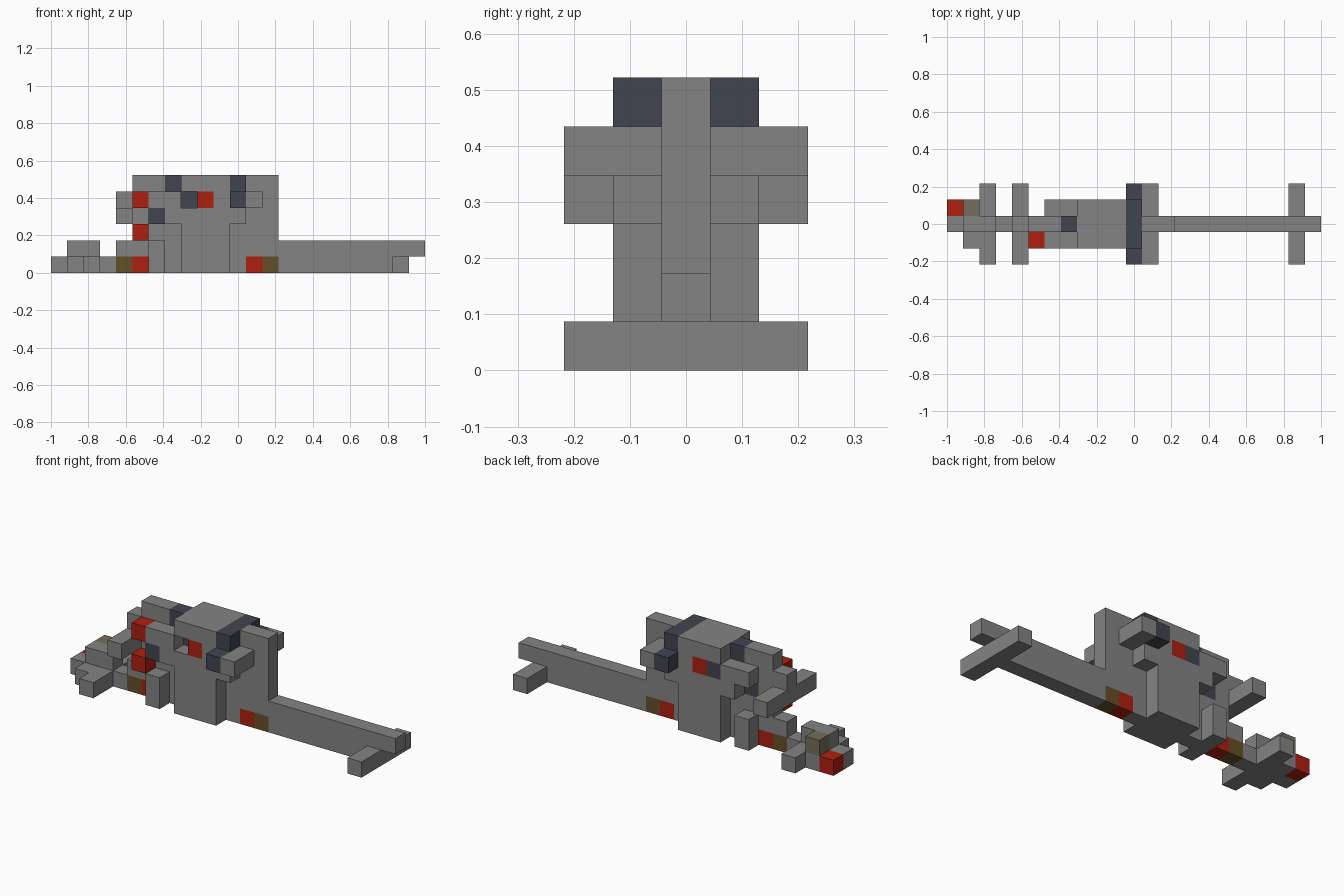
import bpy
import bmesh
from mathutils import Matrix, Vector

old = bpy.data.objects.get("Cube")
if old:
    bpy.data.objects.remove(old)

LENGTH, WIDTH = 23, 5
UNIT = 2 / LENGTH


def material(name, colour):
    mat = bpy.data.materials.new(name)
    mat.use_nodes = True
    mat.diffuse_color = (*colour, 1)
    shader = next(n for n in mat.node_tree.nodes if n.type == "BSDF_PRINCIPLED")
    shader.inputs["Base Color"].default_value = (*colour, 1)
    return mat


gray = material("stone gray", (.23, .23, .23))
slate = material("dark slate", (.053, .06, .08))
red = material("bright red", (.42, .014, .005))
brown = material("olive brown", (.13, .08, .02))
taupe = material("pale taupe", (.18, .15, .105))


def block(name, mat, x, y, z, mirror=False):
    """Box spanning grid ranges x, y, z; optionally repeated across the middle."""
    bm = bmesh.new()
    spans = [y, (WIDTH - y[1], WIDTH - y[0])] if mirror else [y]
    for side in spans:
        low = Vector((x[0], side[0], z[0]))
        high = Vector((x[1], side[1], z[1]))
        centre = (low + high) / 2 - Vector((LENGTH / 2, WIDTH / 2, 0))
        place = Matrix.Translation(centre * UNIT)
        size = Matrix.Diagonal((*((high - low) * UNIT), 1))
        bmesh.ops.create_cube(bm, size=1, matrix=place @ size)
    mesh = bpy.data.meshes.new(name)
    bm.to_mesh(mesh)
    bm.free()
    mesh.materials.append(mat)
    obj = bpy.data.objects.new(name, mesh)
    bpy.context.collection.objects.link(obj)


def layer(z, name, *pieces):
    """Row of blocks along the centre line: each piece is (colour, start, end)."""
    for mat, start, end in pieces:
        block(name, mat, (start, end), MID, (z, z + 1))


MID, FLANK, OUTER = (2, 3), (1, 2), (0, 2)
BACK = (3, 4)

# Central slab, from the ground up to the crest
layer(0, "keel", (gray, 0, 4), (brown, 4, 5), (red, 5, 6), (gray, 6, 12),
      (red, 12, 13), (brown, 13, 14), (gray, 14, 21))
layer(1, "tail_beam", (gray, 1, 3), (gray, 4, 23))
layer(2, "core", (gray, 5, 14))
layer(3, "neck", (gray, 4, 6), (slate, 6, 7), (gray, 7, 14))
layer(4, "brow", (gray, 4, 8), (slate, 8, 9), (gray, 9, 14))
layer(5, "crest", (gray, 5, 7), (slate, 7, 8), (gray, 8, 11),
      (slate, 11, 12), (gray, 12, 14))

# Low front cluster
block("front_cheek", gray, (1, 2), FLANK, (0, 1), mirror=True)
block("front_foot", gray, (2, 3), OUTER, (0, 1), mirror=True)
block("front_tip", red, (0, 1), BACK, (0, 1))
block("front_cap", taupe, (1, 2), BACK, (1, 2))

# Legs and trunk
block("short_leg", gray, (6, 7), FLANK, (0, 2), mirror=True)
block("trunk_side", gray, (8, 11), FLANK, (0, 3), mirror=True)

# Side layers of the upper body
block("lower_patch", slate, (6, 7), FLANK, (3, 4))
block("shoulder", gray, (7, 12), FLANK, (3, 4), mirror=True)
block("upper_side", gray, (6, 8), FLANK, (4, 5), mirror=True)
block("back_patch", slate, (8, 9), BACK, (4, 5))
block("red_eye", red, (9, 10), FLANK, (4, 5), mirror=True)
block("upper_rear", gray, (10, 11), FLANK, (4, 5), mirror=True)
block("roof_side", gray, (8, 11), FLANK, (5, 6), mirror=True)
block("roof_band", slate, (11, 12), FLANK, (5, 6), mirror=True)

# Projecting arms and red studs
block("arm_band", slate, (11, 12), OUTER, (4, 5), mirror=True)
block("arm", gray, (12, 13), OUTER, (4, 5), mirror=True)
block("fore_arm", gray, (4, 5), OUTER, (3, 4), mirror=True)
block("upper_stud", red, (5, 6), FLANK, (4, 5))
block("lower_stud", red, (5, 6), FLANK, (2, 3))

# Tail crossbar, on both sides of and below the beam
block("tail_crossbar", gray, (21, 22), (0, WIDTH), (0, 1))
